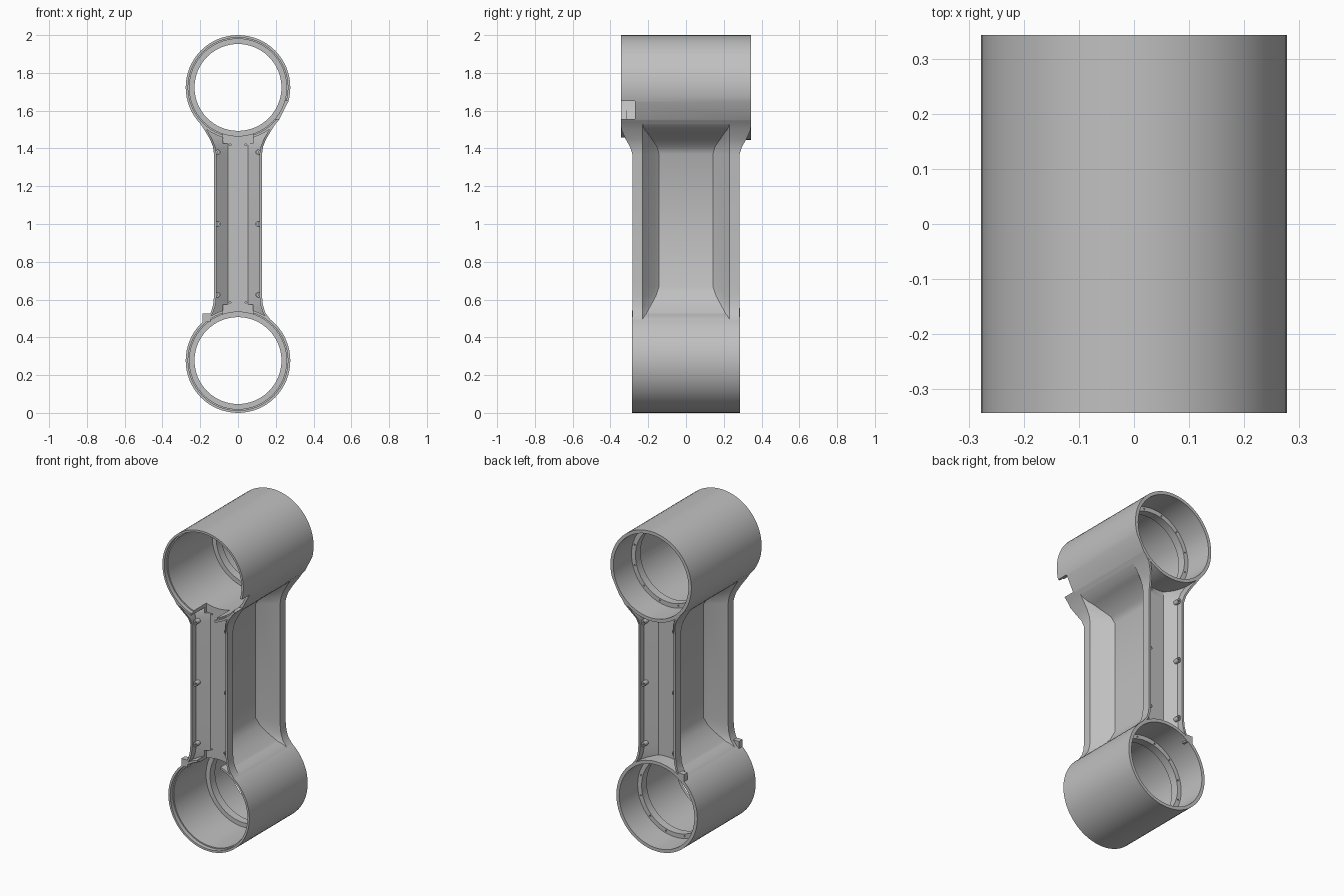
import bpy, bmesh, math
from mathutils import Matrix, Vector

old = bpy.data.objects.get("Cube")
if old:
    bpy.data.objects.remove(old, do_unlink=True)

grey = bpy.data.materials.new("satin_grey")
grey.use_nodes = True
grey.diffuse_color = (0.53, 0.53, 0.53, 1)
grey.node_tree.nodes["Principled BSDF"].inputs["Base Color"].default_value = grey.diffuse_color

R, BORE, RIB = 0.277, 0.257, 0.23
LOW, HIGH = 0.277, 1.723        # tube axis heights
LOW_HALF, HIGH_HALF = 0.285, 0.343
FLOOR = 0.195                   # depth position of the channel floors


def make(name, bm):
    bmesh.ops.recalc_face_normals(bm, faces=bm.faces)
    mesh = bpy.data.meshes.new(name)
    bm.to_mesh(mesh)
    bm.free()
    mesh.materials.append(grey)
    obj = bpy.data.objects.new(name, mesh)
    bpy.context.collection.objects.link(obj)
    return obj


def cylinder(name, x, z, r, y0, y1, sides=64):
    bm = bmesh.new()
    place = Matrix.Translation((x, (y0 + y1) / 2, z)) @ Matrix.Rotation(math.pi / 2, 4, 'X')
    bmesh.ops.create_cone(bm, cap_ends=True, segments=sides, radius1=r, radius2=r,
                          depth=y1 - y0, matrix=place)
    return make(name, bm)


def box(name, lo, hi):
    lo, hi = Vector(lo), Vector(hi)
    bm = bmesh.new()
    bmesh.ops.create_cube(bm, size=1, matrix=Matrix.Translation((lo + hi) / 2)
                          @ Matrix.Diagonal((*(hi - lo), 1)))
    return make(name, bm)


def loft(name, sections):
    """Solid through a stack of (z, outline) sections."""
    bm = bmesh.new()
    rings = [[bm.verts.new((x, y, z)) for x, y in outline] for z, outline in sections]
    for a, b in zip(rings, rings[1:]):
        for i in range(len(a)):
            j = (i + 1) % len(a)
            bm.faces.new((a[i], a[j], b[j], b[i]))
    bm.faces.new(rings[0])
    bm.faces.new(rings[-1])
    return make(name, bm)


def combine(obj, other, operation):
    mod = obj.modifiers.new(operation.lower(), 'BOOLEAN')
    mod.operation, mod.object, mod.solver = operation, other, 'EXACT'
    bpy.context.view_layer.objects.active = obj
    bpy.ops.object.modifier_apply(modifier=mod.name)
    bpy.data.objects.remove(other, do_unlink=True)


def ring_of_holes(obj, z, r, count, y0, y1):
    for i in range(count):
        t = math.tau * (i + 0.5) / count
        combine(obj, cylinder("hole", r * math.cos(t), z + r * math.sin(t), 0.005, y0, y1, 8),
                'DIFFERENCE')


# Beam stations: height, lip half width, web half width, half depth
stations = [(0.42, 0.19, 0.188, 0.284), (0.49, 0.175, 0.165, 0.284), (0.53, 0.145, 0.118, 0.284),
            (0.57, 0.132, 0.078, 0.284), (0.62, 0.127, 0.04, 0.284), (0.67, 0.127, 0.02, 0.284),
            (1.37, 0.127, 0.02, 0.284), (1.41, 0.133, 0.04, 0.297), (1.45, 0.149, 0.09, 0.32),
            (1.5, 0.179, 0.16, 0.342), (1.55, 0.212, 0.21, 0.342), (1.6, 0.21, 0.208, 0.342)]


def beam_outline(lip, web, depth):
    corner = 0.23 - 0.76 * (lip - web)      # side pocket walls keep one slope
    q = [(lip, depth), (lip, 0.23), (web + 0.16 * (lip - web), corner + 0.12 * (lip - web)),
         (web, corner - 0.06 * (lip - web))]
    right = q + [(x, -y) for x, y in reversed(q)]
    return right + [(-x, y) for x, y in reversed(right)]


def channel_outline(lip, side):
    w = lip - 0.013
    half = [(w, 0.4 * side), (w, 0.245 * side), (0.053, FLOOR * side)]
    return half + [(-x, y) for x, y in reversed(half)]


# Waisted beam with an open channel front and back
housing = loft("arm_housing", [(z, beam_outline(a, w, b)) for z, a, w, b in stations])
for side in (-1, 1):
    channel = loft("channel", [(z, channel_outline(a, side)) for z, a, w, b in stations[1:-2]])
    combine(housing, channel, 'DIFFERENCE')

# Tubes at both ends, bored through
for z, half in ((LOW, LOW_HALF), (HIGH, HIGH_HALF)):
    combine(housing, cylinder("tube", 0, z, R, -half, half), 'UNION')
for z, half in ((LOW, LOW_HALF), (HIGH, HIGH_HALF)):
    combine(housing, cylinder("bore", 0, z, BORE, -0.5, 0.5), 'DIFFERENCE')
    combine(housing, cylinder("rebate", 0, z, 0.264, -0.5, 0.025 - half), 'DIFFERENCE')

# Cable openings from the front channel into the tubes
for z in (0.535, 1.465):
    combine(housing, box("opening", (-0.08, -0.5, z - 0.04), (0.08, -FLOOR, z + 0.04)),
            'DIFFERENCE')

# Flat land on the left flank of the upper tube, with a stop slot at its front end
land = box("land", (0.2715, -0.5, -0.056), (0.35, 0.5, 0.056))
land.data.transform(Matrix.Translation((0, 0, HIGH)) @ Matrix.Rotation(math.radians(27), 4, 'Y'))
combine(housing, land, 'DIFFERENCE')
combine(housing, box("slot", (0.17, -0.5, 1.555), (0.4, -0.27, 1.65)), 'DIFFERENCE')

# Small holes in the channel floors
for x in (-0.042, 0.042):
    for z in (0.585, 1.42):
        combine(housing, cylinder("hole", x, z, 0.005, -0.3, 0.008 - FLOOR, 8), 'DIFFERENCE')

parts = [housing]

# Bearing flanges inside the tubes, with blind holes on the back
for name, z, y in (("lower_flange", LOW, 0.105), ("upper_flange", HIGH, 0.165)):
    flange = cylinder(name, 0, z, BORE + 0.004, y - 0.05, y)
    combine(flange, cylinder("bore", 0, z, RIB, -0.5, 0.5), 'DIFFERENCE')
    ring_of_holes(flange, z, 0.243, 12, y - 0.02, 0.5)
    parts.append(flange)

# Screw bosses along the channel lips, stop blocks beside the lower tube
for end, side in (("front", -1), ("back", 1)):
    for x in (-0.106, 0.106):
        for i, z in enumerate((0.625, 1.0, 1.38)):
            label = f"{end}_{'left' if x > 0 else 'right'}_boss_{i + 1}"
            y0, y1 = sorted((side * 0.235, side * 0.27))
            boss = cylinder(label, x, z, 0.014, y0, y1, 16)
            h0, h1 = sorted((side * 0.255, side * 0.3))
            combine(boss, cylinder("screw_hole", x * 0.98, z, 0.006, h0, h1, 8), 'DIFFERENCE')
            parts.append(boss)
    y0, y1 = sorted((side * 0.25, side * 0.285))
    parts.append(box(f"{end}_stop_block", (-0.187, y0, 0.48), (-0.145, y1, 0.525)))

# Smooth curved walls, crisp edges
for obj in bpy.context.view_layer.objects:
    obj.select_set(obj in parts)
bpy.context.view_layer.objects.active = housing
bpy.ops.object.shade_smooth_by_angle(angle=math.radians(30))
